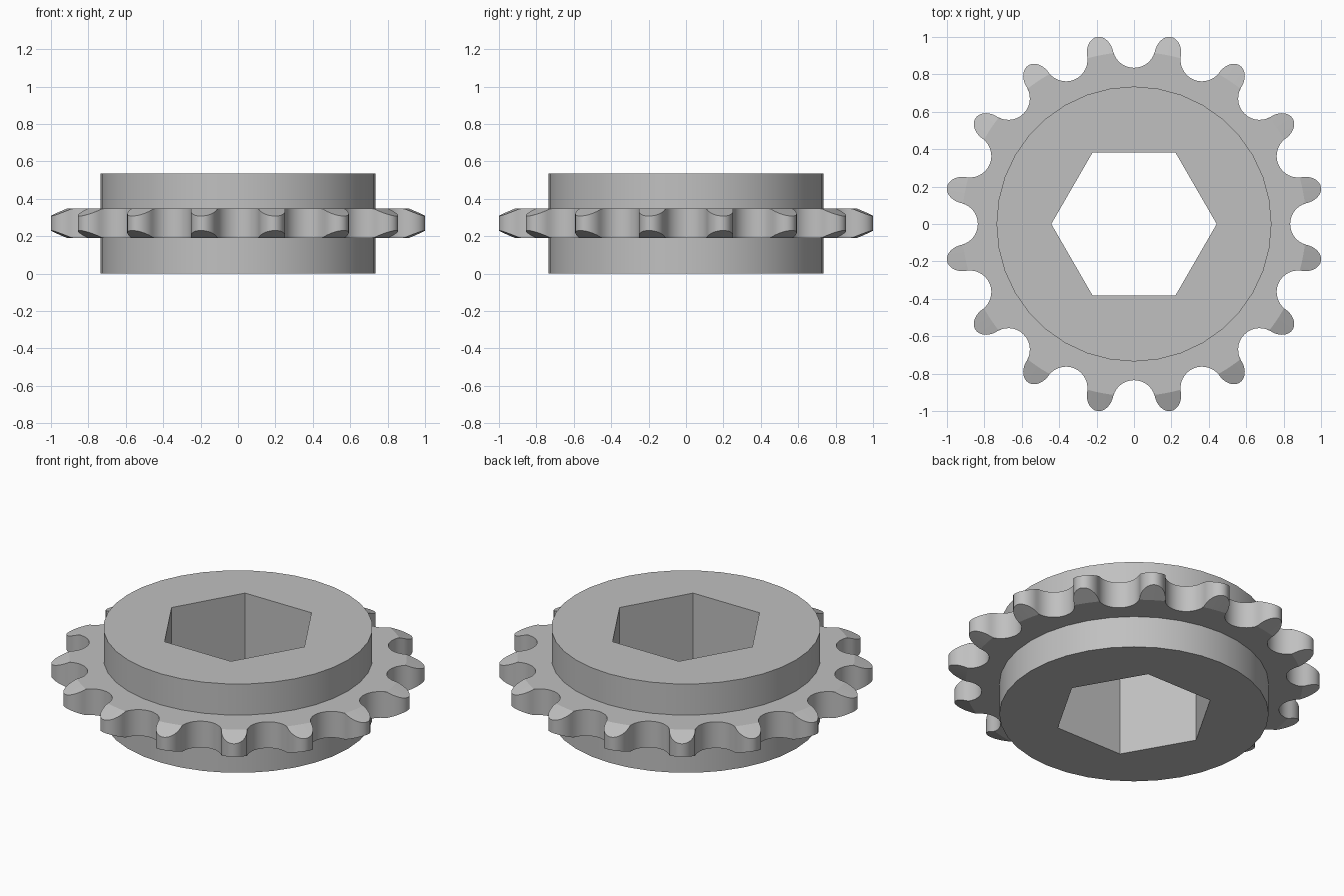
import bpy, bmesh
from math import sin, cos, pi, radians, hypot, atan2

old = bpy.data.objects.get("Cube")
if old:
    bpy.data.objects.remove(old, do_unlink=True)

steel = bpy.data.materials.new("grey steel")
steel.use_nodes = True
grey = (0.53, 0.53, 0.53, 1)
steel.diffuse_color = grey
steel.node_tree.nodes["Principled BSDF"].inputs["Base Color"].default_value = grey


def ring_solid(name, columns):
    """Closed ring from (angle, [(radius, z), ...]) cross-sections."""
    bm = bmesh.new()
    loops = [[bm.verts.new((r * cos(a), r * sin(a), z)) for r, z in section]
             for a, section in columns]
    for i, here in enumerate(loops):
        after = loops[(i + 1) % len(loops)]
        for j in range(len(here)):
            k = (j + 1) % len(here)
            bm.faces.new((here[j], after[j], after[k], here[k]))
    bmesh.ops.remove_doubles(bm, verts=bm.verts, dist=0.0004)
    bmesh.ops.recalc_face_normals(bm, faces=bm.faces)
    mesh = bpy.data.meshes.new(name)
    bm.to_mesh(mesh)
    bm.free()
    mesh.materials.append(steel)
    obj = bpy.data.objects.new(name, mesh)
    bpy.context.collection.objects.link(obj)
    bpy.ops.object.select_all(action='DESELECT')
    obj.select_set(True)
    bpy.context.view_layer.objects.active = obj
    bpy.ops.object.shade_smooth_by_angle(angle=radians(18))
    return obj


# Hub: round outside, hexagonal bore
HUB_R, HUB_H, BORE = 0.735, 0.535, 0.383
hub = []
for i in range(36):
    a = i * 10
    bore = BORE / cos(radians(a % 60 - 30))
    hub.append((radians(a), [(bore, 0), (HUB_R, 0), (HUB_R, HUB_H), (bore, HUB_H)]))
ring_solid("hub", hub)

# Tooth ring outline: roller seat arc followed by a rounded tooth
TEETH, SEAT_C, SEAT_R, TIP = 16, 0.95, 0.115, 1.019
half = pi / TEETH
swing = radians(75)
outline = []
for i in range(15):
    t = swing * (i / 7 - 1)
    outline.append((SEAT_C - SEAT_R * cos(t), SEAT_R * sin(t)))
ex, ey = outline[-1]
base = ex * cos(half) + ey * sin(half)
width = ex * sin(half) - ey * cos(half)
for i in range(1, 18):
    t = pi * i / 18
    r, u = base + (TIP - base) * sin(t), width * cos(t)
    outline.append((r * cos(half) + u * sin(half), r * sin(half) - u * cos(half)))

# Tooth ring: tips bevelled conically above and below
LOW, HIGH, BEVEL_R, SLOPE = 0.19, 0.348, 0.92, 0.41
teeth = []
for n in range(TEETH):
    for x, y in outline:
        r, a = hypot(x, y), atan2(y, x) + 2 * half * n
        crest = min(r, BEVEL_R)
        drop = SLOPE * (r - crest)
        teeth.append((a, [(0.7, LOW), (crest, LOW), (r, LOW + drop),
                          (r, HIGH - drop), (crest, HIGH), (0.7, HIGH)]))
ring_solid("tooth_ring", teeth)
